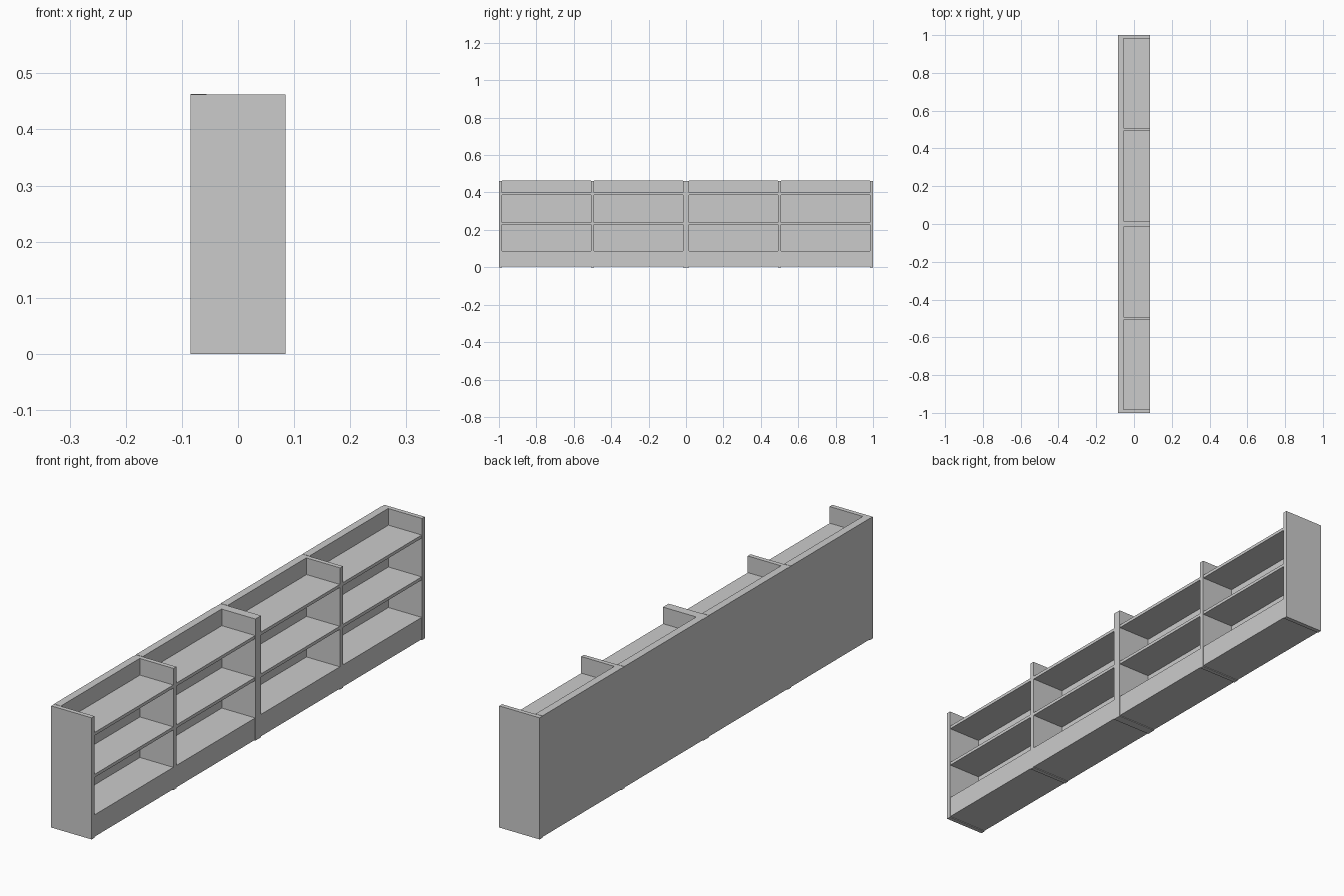
import bpy

if "Cube" in bpy.data.objects:
    bpy.data.objects.remove(bpy.data.objects["Cube"])

BACK, FRONT = -0.085, 0.085


def box(name, x0, x1, y0, y1, z0, z1):
    bpy.ops.mesh.primitive_cube_add(
        size=1, location=((x0 + x1) / 2, (y0 + y1) / 2, (z0 + z1) / 2))
    ob = bpy.context.object
    ob.name = name
    ob.scale = (x1 - x0, y1 - y0, z1 - z0)
    bpy.ops.object.transform_apply(location=False, rotation=False, scale=True)
    return ob


T = 0.017  # upright thickness

# Two identical bookcase units side by side along y
for y in (-1.0, 0.0):
    # Uprights: two ends and one middle divider
    for name, a in (("end_panel", 0), ("divider", 0.5 - T / 2), ("end_panel", 1 - T)):
        box(name, BACK, FRONT, y + a, y + a + T, 0, 0.462)

    # Each bay: back board, solid plinth and two shelves
    for a, b in ((T, 0.5 - T / 2), (0.5 + T / 2, 1 - T)):
        y0, y1 = y + a, y + b
        box("back_board", BACK, -0.056, y0, y1, 0.086, 0.463)
        box("plinth", BACK, FRONT - 0.001, y0, y1, 0.003, 0.086)
        for z in (0.228, 0.387):
            box("shelf", -0.056, FRONT - 0.001, y0, y1, z, z + 0.012)
